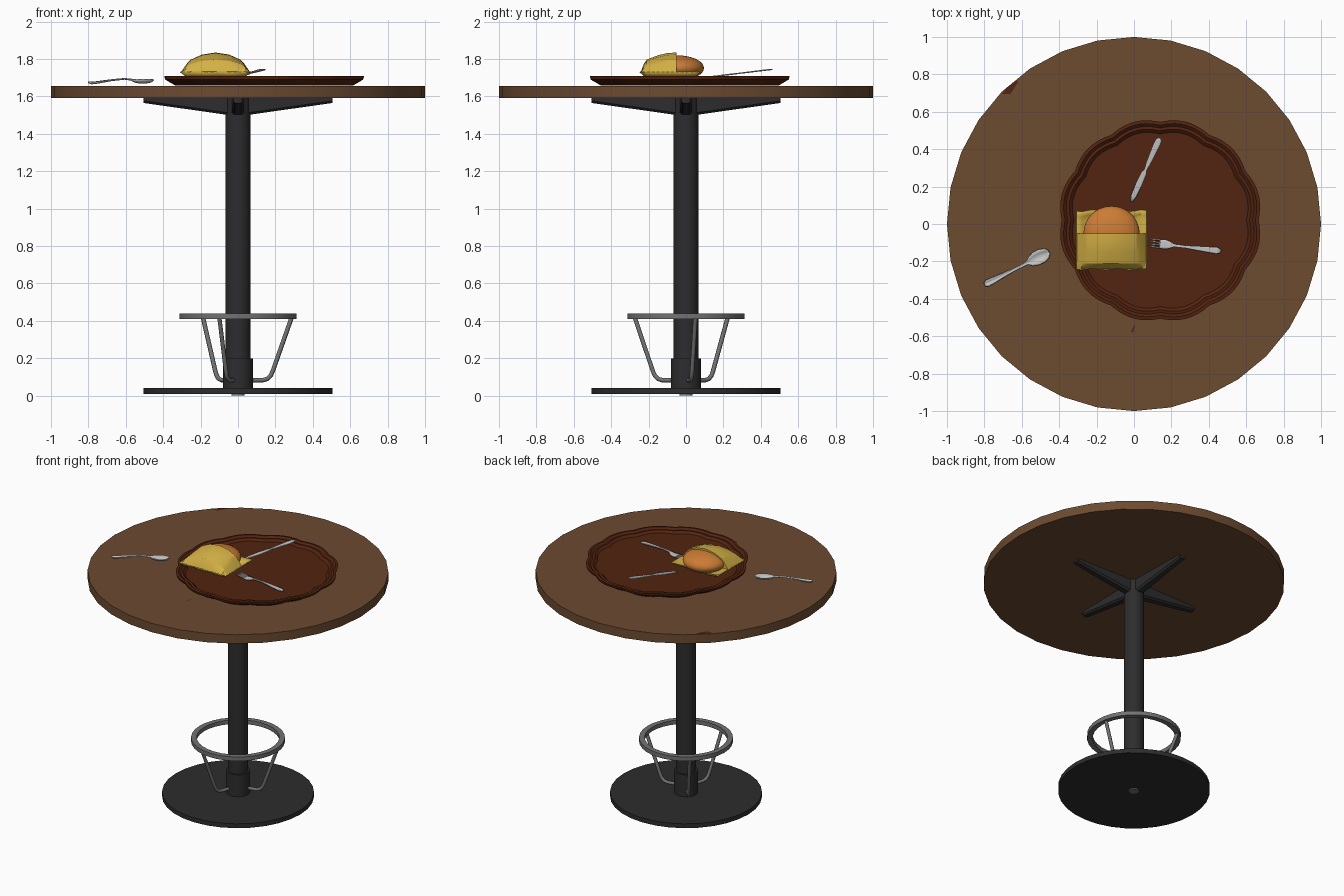
import bpy, bmesh, math
from math import sin, cos, pi, radians
from mathutils import Matrix, Vector

if "Cube" in bpy.data.objects:
    bpy.data.objects.remove(bpy.data.objects["Cube"])


def material(name, r, g, b):
    m = bpy.data.materials.new(name)
    m.use_nodes = True
    m.diffuse_color = (r, g, b, 1)
    m.node_tree.nodes["Principled BSDF"].inputs["Base Color"].default_value = (r, g, b, 1)
    return m


wood = material("brown wood", .15, .07, .03)
glaze = material("dark red glaze", .085, .017, .005)
black = material("black metal", .026, .026, .026)
grey = material("grey steel", .17, .17, .17)
silver = material("silver", .55, .55, .55)
yellow = material("yellow paper", .66, .44, .06)
orange = material("orange bun", .6, .2, .035)


def finish(name, bm, mat, smooth=None):
    bmesh.ops.recalc_face_normals(bm, faces=bm.faces)
    me = bpy.data.meshes.new(name)
    bm.to_mesh(me)
    bm.free()
    me.materials.append(mat)
    ob = bpy.data.objects.new(name, me)
    bpy.context.collection.objects.link(ob)
    if smooth:
        bpy.ops.object.select_all(action='DESELECT')
        ob.select_set(True)
        bpy.context.view_layer.objects.active = ob
        bpy.ops.object.shade_smooth_by_angle(angle=radians(smooth))
    return ob


def lathe(name, profile, mat, sides=32, center=(0, 0), wave=lambda a: 0, closed=False, smooth=40):
    # Spin (radius, height) points; wave shifts the radius by angle
    bm = bmesh.new()
    rings = []
    for r, z in profile:
        ring = []
        for i in range(sides):
            a = 2 * pi * i / sides
            q = r + wave(a)
            ring.append(bm.verts.new((center[0] + q * cos(a), center[1] + q * sin(a), z)))
        rings.append(ring)
    pairs = list(zip(rings, rings[1:]))
    if closed:
        pairs.append((rings[-1], rings[0]))
    else:
        bm.faces.new(rings[0])
        bm.faces.new(rings[-1])
    for lo, hi in pairs:
        for i in range(sides):
            j = (i + 1) % sides
            bm.faces.new((lo[i], lo[j], hi[j], hi[i]))
    return finish(name, bm, mat, smooth)


def loft(name, rows, mat, cap=False, smooth=None):
    bm = bmesh.new()
    grid = [[bm.verts.new(p) for p in row] for row in rows]
    for a, b in zip(grid, grid[1:]):
        for i in range(len(a) - 1):
            bm.faces.new((a[i], a[i + 1], b[i + 1], b[i]))
    if cap:
        bm.faces.new(grid[0])
        bm.faces.new(grid[-1])
    return finish(name, bm, mat, smooth)


# Table: top, column, collar, base and bolt
lathe("table_top", [(1, 1.592), (1, 1.657)], wood)
lathe("column", [(.067, .03), (.067, 1.595)], black)
lathe("collar", [(.08, .035), (.08, .2)], black)
lathe("base_disc", [(.505, .008), (.505, .04)], black)
lathe("base_bolt", [(.036, 0), (.036, .012)], grey, 12)

# Four tapered arms under the top
for k in range(4):
    turn = Matrix.Rotation(k * pi / 2, 4, 'Z')
    rows = []
    for r, low, w in ((0, 1.5, .034), (.06, 1.502, .034), (.505, 1.565, .025)):
        section = [(-w, 1.593), (-w, low + .012), (-w * .6, low),
                   (w * .6, low), (w, low + .012), (w, 1.593), (-w, 1.593)]
        rows.append([turn @ Vector((r, y, z)) for y, z in section])
    loft("top_arm_%d" % (k + 1), rows, black)

# Foot ring on three bent tube legs
lathe("foot_ring", [(.275, .41), (.312, .41), (.312, .44), (.275, .44)], grey, closed=True)
for k in range(3):
    a = radians(10 + 120 * k)
    path = [(.292, .42), (.19, .135), (.178, .108), (.16, .09), (.135, .083), (.06, .083)]
    cu = bpy.data.curves.new("foot_ring_leg", 'CURVE')
    cu.dimensions = '3D'
    cu.bevel_depth = .012
    cu.bevel_resolution = 2
    cu.use_fill_caps = True
    sp = cu.splines.new('POLY')
    sp.points.add(len(path) - 1)
    for p, (r, z) in zip(sp.points, path):
        p.co = (r * cos(a), r * sin(a), z, 1)
    cu.materials.append(grey)
    leg = bpy.data.objects.new("foot_ring_leg_%d" % (k + 1), cu)
    bpy.context.collection.objects.link(leg)

# Scalloped plate with a stepped rim
lathe("plate", [(.1, 1.658), (.47, 1.658), (.525, 1.69), (.53, 1.708), (.512, 1.71),
                (.497, 1.698), (.482, 1.701), (.465, 1.686), (.1, 1.684)],
      glaze, 120, (.14, .02), lambda a: .018 * abs(sin(6 * a)) - .004, smooth=25)

# Glaze stains on the table
for n, (x, y, sx, sy) in enumerate(((-.665, .727, .045, .035), (-.005, -.56, .01, .018))):
    bm = bmesh.new()
    pts = [(-1, -.9), (.1, -.9), (1, .9), (.9, 1.2), (-.1, .3)]
    bm.faces.new([bm.verts.new((x + u * sx, y + v * sy, 1.659)) for u, v in pts])
    finish("stain_%d" % (n + 1), bm, glaze)

# Bun, half covered by a folded paper wrapper
bm = bmesh.new()
bmesh.ops.create_uvsphere(bm, u_segments=32, v_segments=16, radius=1,
                          matrix=Matrix.Translation((-.12, -.05, 1.752)) @ Matrix.Diagonal((.15, .146, .068, 1)))
finish("bun", bm, orange, 60)

rows = []
for y, h, s in ((-.24, .006, 1), (-.225, .045, .96), (-.21, .067, .94),
                (-.15, .09, .93), (-.1, .102, .92), (-.05, .105, .92)):
    arch = [(-.185, 0), (-.165, .45), (-.145, .63), (-.08, .89), (0, 1)]
    arch += [(-u, v) for u, v in reversed(arch[:-1])]
    rows.append([(-.12 + u * (s if v else 1), y, 1.73 + h * v) for u, v in arch])
loft("wrapper_cover", rows, yellow, cap=True, smooth=20)

rows = []
for i in range(13):
    y = -.24 + .31 * i / 12
    row = []
    for j in range(13):
        u = j / 6 - 1
        edge = max(abs(u), abs(i / 6 - 1))
        row.append((-.12 + .187 * u, y + .005 * sin(9 * u), 1.69 + .043 * edge ** 4))
    rows.append(row)
sheet = loft("wrapper_sheet", rows, yellow, smooth=30)
mod = sheet.modifiers.new("Thickness", 'SOLIDIFY')
mod.thickness = .005


# Cutlery: each strip is a list of (distance, half width, height)
def cutlery(name, tip, end, strip, offset=0, dish=0):
    t, e = Vector((*tip, 0)), Vector((*end, 0))
    d = (e - t).normalized()
    side = Vector((-d.y, d.x, 0))
    rows = []
    for s, w, z in strip:
        p = t + d * s + side * offset
        rows.append([p + side * w * u + Vector((0, 0, z - dish * w * (1 - u * u)))
                     for u in (-1, -.5, 0, .5, 1)])
    ob = loft(name, rows, silver, smooth=40)
    m = ob.modifiers.new("Thickness", 'SOLIDIFY')
    m.thickness = .006
    m.offset = 0


knife = [(0, .005), (.03, .014), (.1, .017), (.17, .014), (.18, .008), (.2, .008),
         (.22, .012), (.33, .018), (.36, .016), (.372, .006)]
cutlery("knife", (-.015, .12), (.14, .465), [(s, w, 1.704 + .11 * s) for s, w in knife])

fork_tip, fork_end = (.075, -.098), (.465, -.145)
fork = [(.06, .024, 1.692), (.09, .026, 1.69), (.115, .02, 1.692), (.14, .008, 1.7),
        (.2, .007, 1.703), (.3, .014, 1.699), (.37, .018, 1.695), (.392, .01, 1.694)]
cutlery("fork_body", fork_tip, fork_end, fork)
for k in range(4):
    cutlery("fork_tine_%d" % (k + 1), fork_tip, fork_end,
            [(0, .002, 1.7), (.03, .004, 1.695), (.065, .004, 1.692)], offset=.0135 * (k - 1.5))

spoon = [(0, .008, 1.69), (.012, .026, 1.69), (.045, .038, 1.69), (.08, .036, 1.69),
         (.11, .025, 1.69), (.13, .009, 1.692), (.17, .007, 1.696), (.25, .009, 1.689),
         (.34, .016, 1.678), (.37, .017, 1.676), (.385, .008, 1.677)]
cutlery("spoon", (-.455, -.15), (-.80, -.325), spoon, dish=.5)
